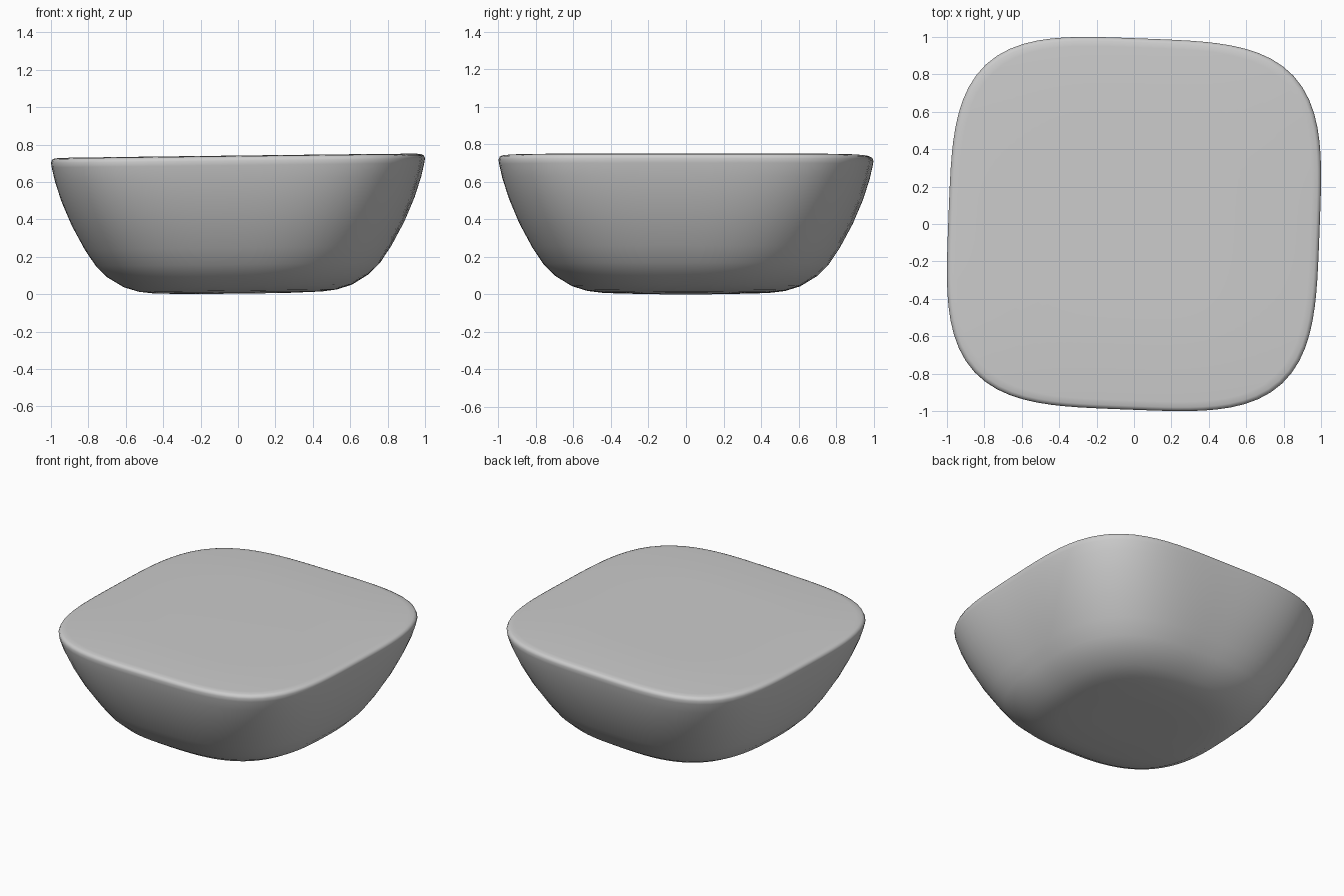
import bpy, bmesh, math

cube = bpy.data.objects.get("Cube")
if cube:
    bpy.data.objects.remove(cube, do_unlink=True)

SIDES = 96
TWIST = math.radians(-2.2)

# Plain grey surface
grey = bpy.data.materials.new("plain grey")
grey.use_nodes = True
colour = (0.6, 0.6, 0.6, 1)
grey.diffuse_color = colour
grey.node_tree.nodes["Principled BSDF"].inputs["Base Color"].default_value = colour

# Profile from the underside to the top: half width, height, squareness
PROFILE = [
    (0.25, 0.004, 2.4), (0.45, 0.01, 2.5), (0.53, 0.02, 2.6), (0.61, 0.045, 2.7),
    (0.70, 0.10, 2.8), (0.76, 0.16, 2.9), (0.82, 0.25, 3.0), (0.89, 0.38, 3.2),
    (0.945, 0.51, 3.4), (0.98, 0.62, 3.6), (0.996, 0.69, 3.7), (1.0, 0.715, 3.7),
    (0.994, 0.731, 3.7), (0.98, 0.738, 3.7), (0.95, 0.741, 3.7), (0.5, 0.742, 3.7),
]


def rounded_square(r, n):
    """Slightly turned superellipse scaled to half width r."""
    pts = []
    for i in range(SIDES):
        a = math.tau * i / SIDES
        c, s = math.cos(a), math.sin(a)
        d = (abs(c) ** n + abs(s) ** n) ** (-1 / n)
        pts.append((d * math.cos(a + TWIST), d * math.sin(a + TWIST)))
    k = r / max(x for x, y in pts)
    return [(x * k, y * k) for x, y in pts]


# Loft the body, tilting it a little toward the left
bm = bmesh.new()
rings = []
for r, z, n in PROFILE:
    rings.append([bm.verts.new((x, y, z + 0.012 * x + 0.004))
                  for x, y in rounded_square(r, n)])
for low, high in zip(rings, rings[1:]):
    for i in range(SIDES):
        j = (i + 1) % SIDES
        bm.faces.new((low[i], low[j], high[j], high[i]))
bm.faces.new(rings[0][::-1])
bm.faces.new(rings[-1])
bmesh.ops.recalc_face_normals(bm, faces=bm.faces)

mesh = bpy.data.meshes.new("cushion_body")
bm.to_mesh(mesh)
bm.free()
mesh.materials.append(grey)
body = bpy.data.objects.new("cushion_body", mesh)
bpy.context.collection.objects.link(body)

# Stand the body on the floor
lowest = min(v.co.z for v in mesh.vertices)
for v in mesh.vertices:
    v.co.z -= lowest

bpy.context.view_layer.objects.active = body
body.select_set(True)
bpy.ops.object.shade_smooth_by_angle(angle=math.radians(50))
